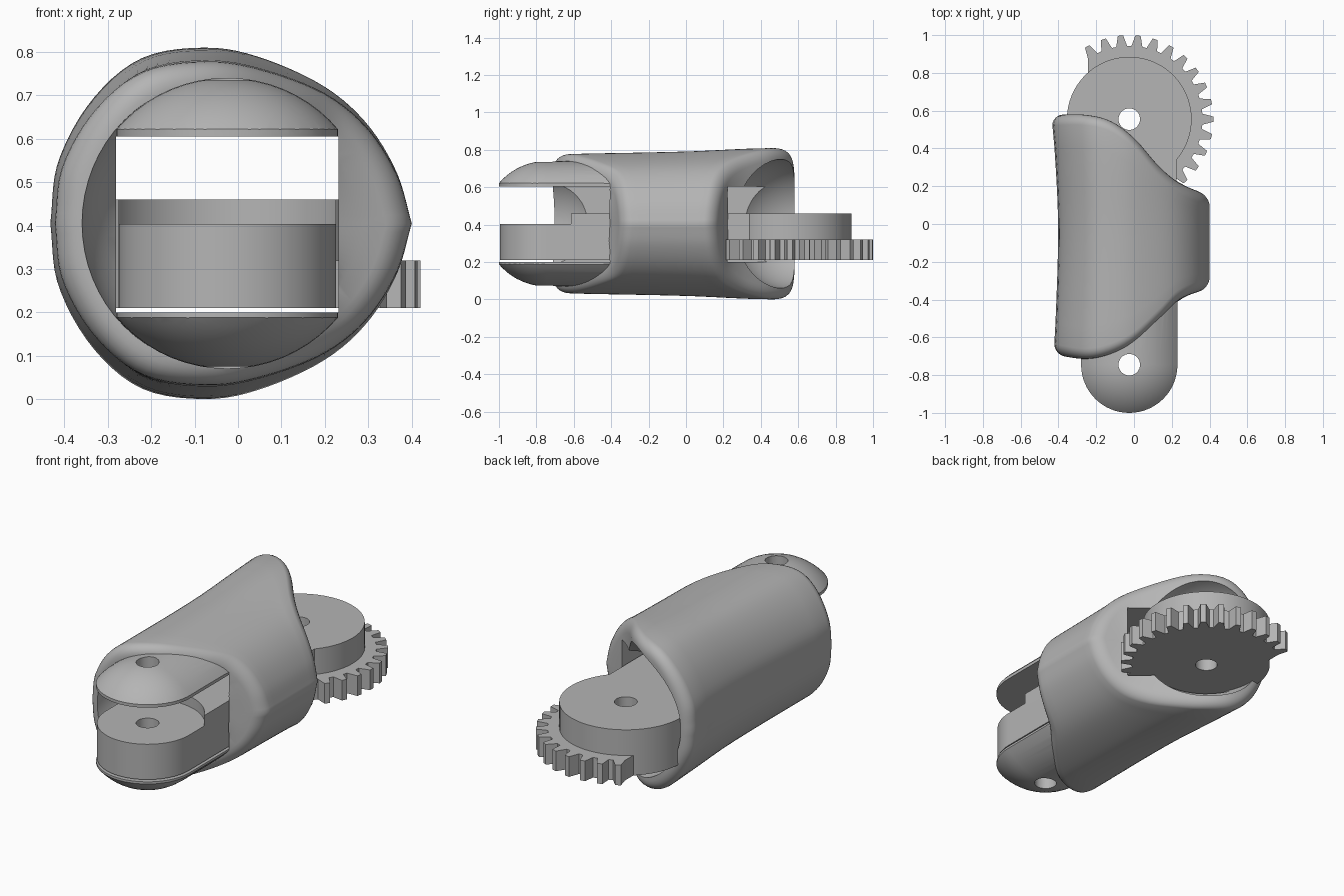
import bpy, bmesh
from math import sin, cos, pi, radians

cube = bpy.data.objects.get("Cube")
if cube:
    bpy.data.objects.remove(cube, do_unlink=True)

grey = bpy.data.materials.new("plain grey")
grey.use_nodes = True
grey.diffuse_color = (0.46, 0.46, 0.46, 1)
grey.node_tree.nodes["Principled BSDF"].inputs["Base Color"].default_value = (0.46, 0.46, 0.46, 1)

CX, CZ = -0.025, 0.405            # axis of the segment
FRONT, BACK = -0.745, 0.555       # the two pivots
PIN = 0.057


def finish(name, bm):
    bmesh.ops.recalc_face_normals(bm, faces=bm.faces)
    mesh = bpy.data.meshes.new(name)
    bm.to_mesh(mesh)
    bm.free()
    mesh.materials.append(grey)
    ob = bpy.data.objects.new(name, mesh)
    bpy.context.collection.objects.link(ob)
    return ob


def prism(name, outline, z0, z1):
    bm = bmesh.new()
    face = bm.faces.new([bm.verts.new((x, y, z0)) for x, y in outline])
    top = bmesh.ops.extrude_face_region(bm, geom=[face])["geom"]
    bmesh.ops.translate(bm, vec=(0, 0, z1 - z0),
                        verts=[g for g in top if isinstance(g, bmesh.types.BMVert)])
    return finish(name, bm)


def arc(r, y, a0, a1, n):
    return [(CX + r * cos(a0 + (a1 - a0) * i / n), y + r * sin(a0 + (a1 - a0) * i / n))
            for i in range(n + 1)]


def disc(name, r, y, z0, z1, n=64):
    return prism(name, arc(r, y, 0, 2 * pi, n)[:-1], z0, z1)


def tongue(name, r, y_end, z0, z1):
    # straight bar with a rounded front end
    return prism(name, arc(r, FRONT, pi, 2 * pi, 32) + [(CX + r, y_end), (CX - r, y_end)], z0, z1)


def skin(bm, rings, ends):
    loops = [[bm.verts.new(p) for p in ring] for ring in rings]
    n = len(loops[0])
    for a, b in zip(loops, loops[1:]):
        for i in range(n):
            j = (i + 1) % n
            bm.faces.new((a[i], a[j], b[j], b[i]))
    for loop, end in ((loops[0], ends[0]), (loops[-1], ends[1])):
        tip = bm.verts.new(end)
        for i in range(n):
            bm.faces.new((loop[i], loop[(i + 1) % n], tip))


def round_bar(name, r, y, length=0.0):
    # sphere stretched along y by an optional straight length
    rings, n = [], 64
    for k in range(1, 32):
        a = pi * k / 32
        for shift in ([0, length] if k == 16 and length else [length if k > 16 else 0]):
            rings.append([(CX + r * sin(a) * cos(2 * pi * i / n), y - r * cos(a) + shift,
                           CZ + r * sin(a) * sin(2 * pi * i / n)) for i in range(n)])
    bm = bmesh.new()
    skin(bm, rings, ((CX, y - r, CZ), (CX, y + r + length, CZ)))
    return finish(name, bm)


def combine(ob, op, tool):
    mod = ob.modifiers.new(op, "BOOLEAN")
    mod.operation, mod.object, mod.solver = op, tool, "EXACT"
    bpy.context.view_layer.objects.active = ob
    bpy.ops.object.modifier_apply(modifier=mod.name)
    bpy.data.objects.remove(tool, do_unlink=True)


def spline(pts, t):
    # smooth curve through a few (t, value) points
    t = min(max(t, pts[0][0]), pts[-1][0])
    n = len(pts)

    def slope(i):
        a, b = pts[max(i - 1, 0)], pts[min(i + 1, n - 1)]
        return (b[1] - a[1]) / (b[0] - a[0])
    i = next(k for k in range(n - 1) if t <= pts[k + 1][0])
    h = pts[i + 1][0] - pts[i][0]
    u = (t - pts[i][0]) / h
    return ((1 + 2 * u) * (1 - u) ** 2 * pts[i][1] + u * (1 - u) ** 2 * h * slope(i)
            + u * u * (3 - 2 * u) * pts[i + 1][1] + u * u * (u - 1) * h * slope(i + 1))


# Shell: egg-shaped tube with S-curved, rounded ends
back_cut = [(-0.43, 0.578), (-0.26, 0.578), (-0.125, 0.545), (0, 0.455),
            (0.137, 0.30), (0.24, 0.217), (0.40, 0.15)]
front_cut = [(-0.43, -0.69), (-0.26, -0.714), (-0.13, -0.69), (0, -0.624),
             (0.137, -0.50), (0.24, -0.40), (0.40, -0.34)]
half_height = [(-0.7, 0.372), (0, 0.386), (0.35, 0.402), (0.58, 0.405)]
left_reach = [(-0.7, 0.422), (0, 0.402), (0.58, 0.432)]
upper_half = [(0, 0.40), (0.3, 0.365), (0.58, 0.297), (0.79, 0.20), (0.94, 0.06), (1.0, -0.07),
              (0.94, -0.22), (0.70, -0.335), (0.35, -0.412), (0, -0.43)]
knots = [(i, p) for i, p in enumerate(upper_half)]
SEG = 48


def section(i, y, scale):
    # point i around the egg at depth y, scaled towards the axis
    side = 1 if i <= SEG else -1
    t = (i if i <= SEG else 2 * SEG - i) * 9 / SEG
    x = spline([(k, p[0 + 1]) for k, p in knots], t)
    z = spline([(k, p[0]) for k, p in knots], t) * spline(half_height, y)
    if x < -0.07:
        x = -0.07 + (x + 0.07) * (spline(left_reach, y) - 0.07) / 0.36
    return CX + (x - CX) * scale, CZ + side * z * scale


def end_ring(cut, sign, scale, depth):
    ring = []
    for i in range(2 * SEG):
        x, z = section(i, spline(cut, section(i, 0, 1)[0]), scale)
        ring.append((x, spline(cut, x) - sign * depth, z))
    return ring


R = 0.055
caps = [(s, 0) for s in (0.15, 0.3, 0.45, 0.6, 0.75)]
caps += [(1 - R / 0.4 * (1 - sin(a)), R * (1 - cos(a)))
         for a in (radians(15 * k) for k in range(7))]
rings = [end_ring(front_cut, -1, *c) for c in caps]
for k in range(1, 10):
    ring = []
    for i in range(2 * SEG):
        x = section(i, 0, 1)[0]
        y0, y1 = spline(front_cut, x) + R, spline(back_cut, x) - R
        y = y0 + (y1 - y0) * k / 10
        x, z = section(i, y, 1)
        ring.append((x, y, z))
    rings.append(ring)
rings += [end_ring(back_cut, 1, *c) for c in reversed(caps)]
bm = bmesh.new()
skin(bm, rings, ((CX, spline(front_cut, CX), CZ), (CX, spline(back_cut, CX), CZ)))
shell = finish("shell", bm)

# Ball sockets at both ends, then the domed fork
combine(shell, "DIFFERENCE", round_bar("back_socket", 0.35, BACK))
combine(shell, "DIFFERENCE", round_bar("front_socket", 0.337, FRONT))
fork = round_bar("fork", 0.335, FRONT, 0.3)
combine(fork, "INTERSECT", tongue("fork_outline", 0.255, -0.3, -0.1, 0.9))
combine(shell, "UNION", fork)

# Slot through the whole length and the pin hole
w = 0.256
combine(shell, "DIFFERENCE", prism("slot", [(CX - w, -1.2), (CX + w, -1.2), (CX + w, 1.2),
                                            (CX - w, 1.2)], 0.2, 0.605))
combine(shell, "DIFFERENCE", disc("pin_hole", PIN, FRONT, -0.1, 0.9, 32))

# Link: rounded bar with a stepped front, round hub and toothed sector
link = tongue("gear_link", 0.25, 0.45, 0.21, 0.46)
combine(link, "DIFFERENCE", disc("step", 0.282, FRONT, 0.403, 0.6))
combine(link, "UNION", disc("hub", 0.33, BACK, 0.21, 0.46))
teeth = []
for k in range(-4, 11):
    for offset, r in ((-4.3, 0.388), (-1.8, 0.445), (1.8, 0.445), (4.3, 0.388)):
        a = radians(12 * k + offset)
        teeth.append((CX + r * cos(a), BACK + r * sin(a)))
teeth += [(teeth[-1][0], 0.7), (CX, BACK - 0.1), (teeth[0][0], 0.4)]
combine(link, "UNION", prism("gear", teeth, 0.21, 0.32))
for y in (FRONT, BACK):
    combine(link, "DIFFERENCE", disc("pin_hole", PIN, y, 0, 0.8, 32))

for ob in (shell, link):
    bpy.ops.object.select_all(action="DESELECT")
    ob.select_set(True)
    bpy.context.view_layer.objects.active = ob
    bpy.ops.object.shade_smooth_by_angle(angle=radians(32))
